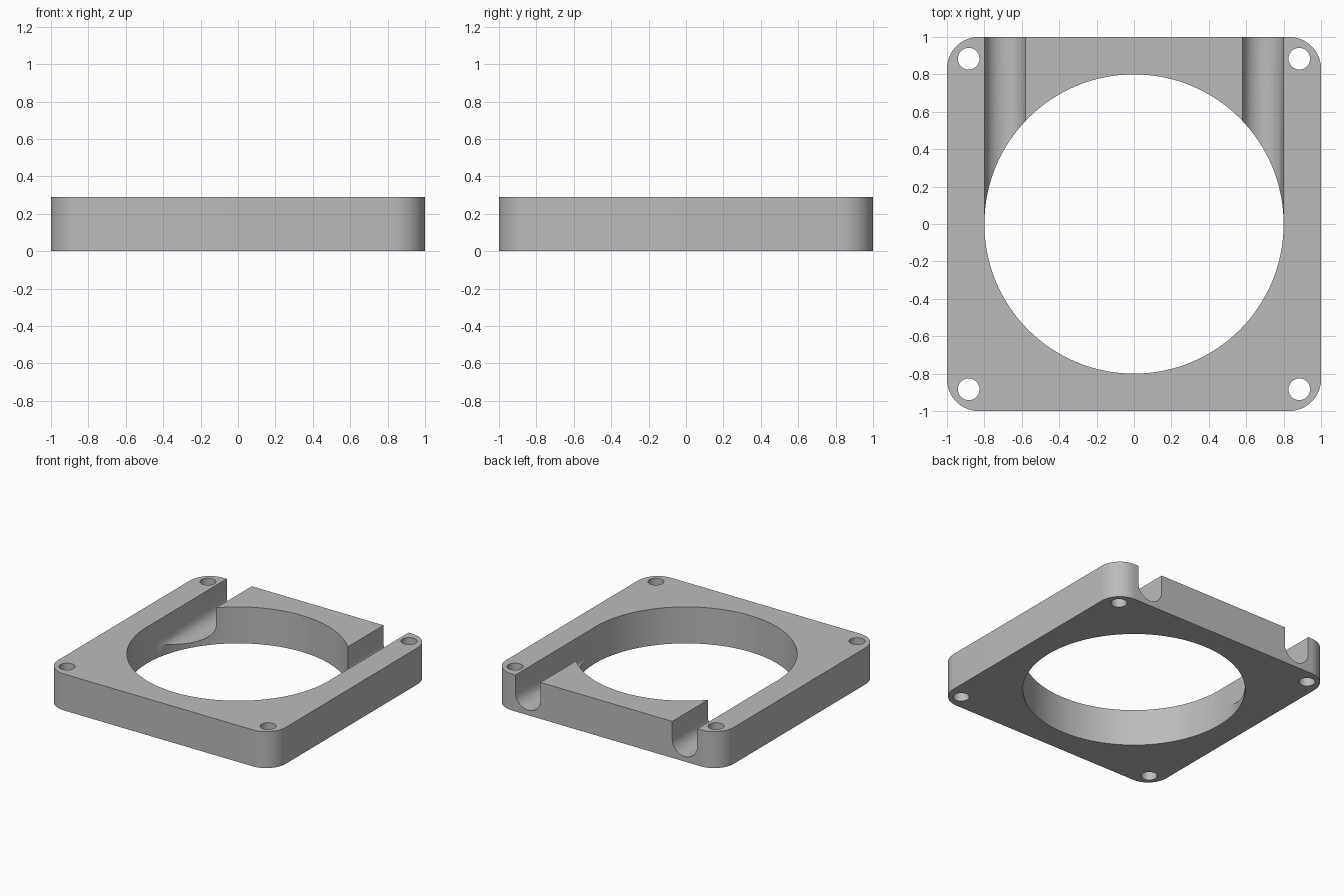
import bpy
import bmesh
from math import cos, sin, pi
from mathutils import Matrix, Vector

cube = bpy.data.objects.get("Cube")
if cube:
    bpy.data.objects.remove(cube, do_unlink=True)

HEIGHT = 0.29
CORNER = 0.17
BORE = 0.80
HOLE = 0.058
HOLE_POS = 0.884
SLOT_X = 0.689
SLOT_R = 0.11
SLOT_Z = 0.15

grey = bpy.data.materials.new("plain grey")
grey.use_nodes = True
grey.diffuse_color = (0.5, 0.5, 0.5, 1)
grey.node_tree.nodes["Principled BSDF"].inputs["Base Color"].default_value = (0.5, 0.5, 0.5, 1)


def arc(cx, cy, r, start, end, steps):
    """Points along an arc in a plane."""
    return [(cx + r * cos(start + (end - start) * i / steps),
             cy + r * sin(start + (end - start) * i / steps)) for i in range(steps + 1)]


def prism(name, points, direction):
    """Solid made by sweeping a closed 3D outline along a direction."""
    bm = bmesh.new()
    face = bm.faces.new([bm.verts.new(p) for p in points])
    swept = bmesh.ops.extrude_face_region(bm, geom=[face], use_keep_orig=True)["geom"]
    moved = [g for g in swept if isinstance(g, bmesh.types.BMVert)]
    bmesh.ops.translate(bm, verts=moved, vec=Vector(direction))
    bmesh.ops.recalc_face_normals(bm, faces=bm.faces)
    mesh = bpy.data.meshes.new(name)
    bm.to_mesh(mesh)
    bm.free()
    mesh.materials.append(grey)
    obj = bpy.data.objects.new(name, mesh)
    bpy.context.collection.objects.link(obj)
    return obj


def cylinder(name, x, y, r, sides):
    """Upright cutter that passes right through the plate."""
    ring = arc(x, y, r, 0, 2 * pi, sides)[:-1]
    return prism(name, [(px, py, -0.1) for px, py in ring], (0, 0, HEIGHT + 0.2))


# Square plate with rounded corners
outline = []
for i, (sx, sy) in enumerate([(1, 1), (-1, 1), (-1, -1), (1, -1)]):
    c = 1 - CORNER
    outline += arc(sx * c, sy * c, CORNER, i * pi / 2, (i + 1) * pi / 2, 16)
frame = prism("fan_frame", [(x, y, 0) for x, y in outline], (0, 0, HEIGHT))

# Central bore and corner screw holes
cutters = [cylinder("bore_cutter", 0, 0, BORE, 128)]
for sx in (-1, 1):
    for sy in (-1, 1):
        cutters.append(cylinder("screw_hole_cutter", sx * HOLE_POS, sy * HOLE_POS, HOLE, 32))

# Round-bottomed channels from the back edge into the bore
for sx in (-1, 1):
    profile = arc(sx * SLOT_X, SLOT_Z, SLOT_R, pi, 2 * pi, 24)
    profile += [(sx * SLOT_X + SLOT_R, HEIGHT + 0.1), (sx * SLOT_X - SLOT_R, HEIGHT + 0.1)]
    cutters.append(prism("channel_cutter", [(x, 0, z) for x, z in profile], (0, 1.1, 0)))

for cutter in cutters:
    cutter.hide_render = True
    mod = frame.modifiers.new(cutter.name, "BOOLEAN")
    mod.operation = "DIFFERENCE"
    mod.solver = "EXACT"
    mod.object = cutter

# Bake the cuts, then discard the cutters
bpy.context.view_layer.update()
evaluated = frame.evaluated_get(bpy.context.evaluated_depsgraph_get())
finished = bpy.data.meshes.new_from_object(evaluated)
frame.modifiers.clear()
frame.data = finished
for cutter in cutters:
    bpy.data.objects.remove(cutter, do_unlink=True)

bpy.ops.object.select_all(action="DESELECT")
frame.select_set(True)
bpy.context.view_layer.objects.active = frame
bpy.ops.object.shade_smooth_by_angle(angle=pi / 6)
